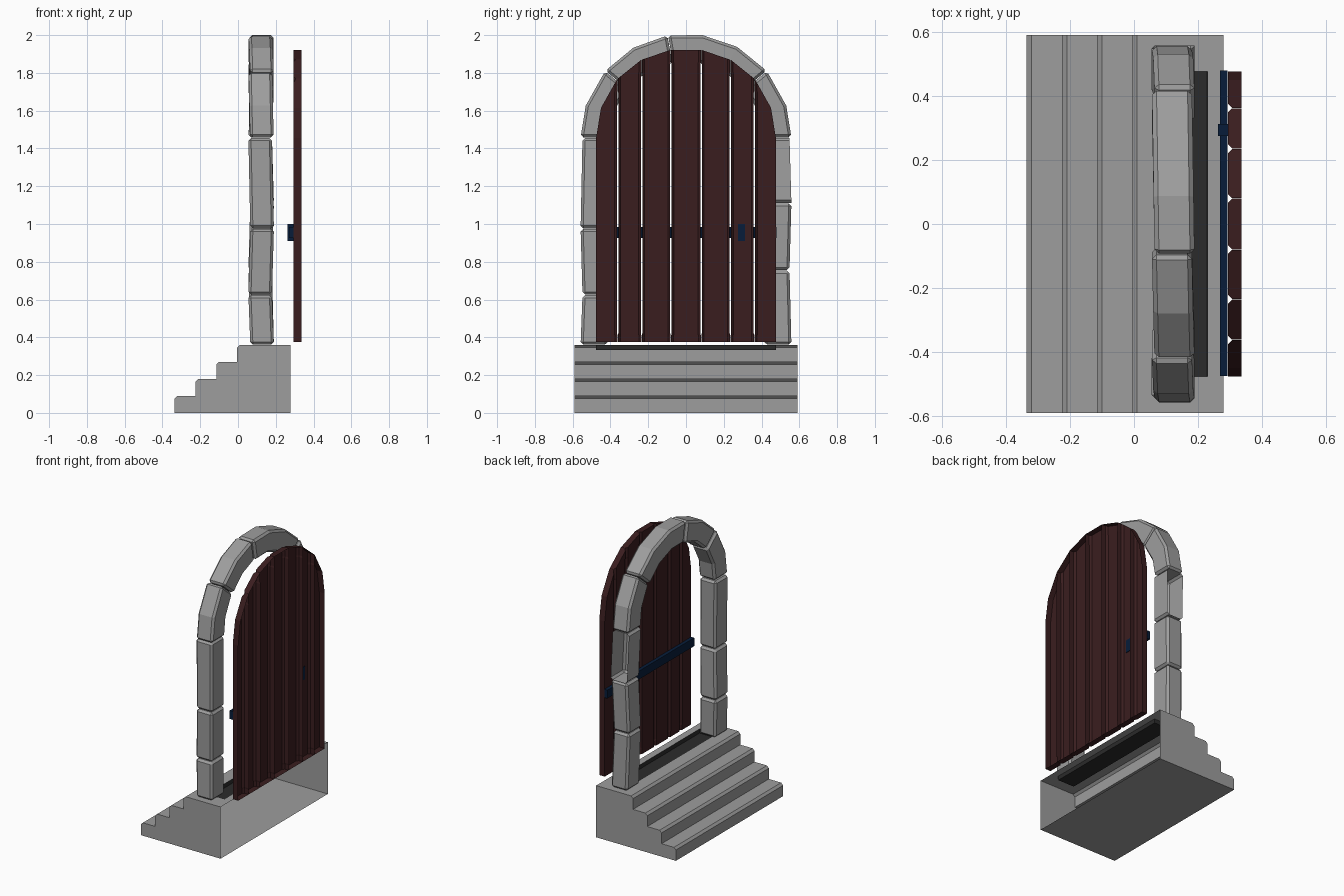
import bpy, bmesh, math

cube = bpy.data.objects.get("Cube")
if cube:
    bpy.data.objects.remove(cube, do_unlink=True)


def material(name, rgb):
    m = bpy.data.materials.new(name)
    m.use_nodes = True
    m.diffuse_color = (*rgb, 1)
    bsdf = next(n for n in m.node_tree.nodes if n.type == 'BSDF_PRINCIPLED')
    bsdf.inputs["Base Color"].default_value = (*rgb, 1)
    return m


stone = material("grey stone", (0.34, 0.34, 0.34))
dark_stone = material("dark sill", (0.024, 0.024, 0.024))
wood = material("dark red wood", (0.042, 0.0125, 0.0135))
iron = material("navy iron", (0.002, 0.012, 0.042))


def finish(name, bm, mats, bevel=0):
    bmesh.ops.recalc_face_normals(bm, faces=bm.faces)
    mesh = bpy.data.meshes.new(name)
    bm.to_mesh(mesh)
    bm.free()
    for mat in mats:
        mesh.materials.append(mat)
    ob = bpy.data.objects.new(name, mesh)
    bpy.context.collection.objects.link(ob)
    if bevel:
        mod = ob.modifiers.new("bevel", 'BEVEL')
        mod.width = bevel
        mod.segments = 1
        mod.limit_method = 'ANGLE'
        mod.angle_limit = math.radians(40)


def prism(points, offset):
    """Extrude a closed outline along an offset vector."""
    bm = bmesh.new()
    face = bm.faces.new([bm.verts.new(p) for p in points])
    ext = bmesh.ops.extrude_face_region(bm, geom=[face])
    moved = [v for v in ext["geom"] if isinstance(v, bmesh.types.BMVert)]
    bmesh.ops.translate(bm, verts=moved, vec=offset)
    bmesh.ops.recalc_face_normals(bm, faces=bm.faces)
    return bm


def open_back(bm, x):
    """Remove the faces lying at the back plane."""
    faces = [f for f in bm.faces if all(v.co.x > x - 0.001 for v in f.verts)]
    bmesh.ops.delete(bm, geom=faces, context='FACES_ONLY')


def box(name, lo, hi, mat):
    pts = [(lo[0], lo[1], lo[2]), (hi[0], lo[1], lo[2]),
           (hi[0], hi[1], lo[2]), (lo[0], hi[1], lo[2])]
    finish(name, prism(pts, (0, 0, hi[2] - lo[2])), [mat])


# Stepped base, hollow and open at the back
HALF, BACK, TOP = 0.59, 0.279, 0.36
outline = [(BACK, 0), (-0.335, 0)]
for x, z in [(-0.335, 0.09), (-0.225, 0.18), (-0.115, 0.27), (-0.005, TOP)]:
    if outline[-1][0] != x:
        outline.append((x, z - 0.09))
    outline += [(x, z - 0.015), (x + 0.015, z)]
outline.append((BACK, TOP))
bm = prism([(x, -HALF, z) for x, z in outline], (0, 2 * HALF, 0))
open_back(bm, BACK)


def top_faces():
    return [f for f in bm.faces if all(v.co.z > TOP - 0.001 for v in f.verts)]


# Dark sill sunk into the top of the base
SILL_X0, SILL_X1, SILL_Y = 0.1, 0.23, 0.477
for co, normal in (((SILL_X0, 0, 0), (1, 0, 0)), ((SILL_X1, 0, 0), (1, 0, 0)),
                   ((0, -SILL_Y, 0), (0, 1, 0)), ((0, SILL_Y, 0), (0, 1, 0))):
    faces = top_faces()
    geom = faces + list({e for f in faces for e in f.edges}) + list({v for f in faces for v in f.verts})
    bmesh.ops.bisect_plane(bm, geom=geom, plane_co=co, plane_no=normal)
sill = [f for f in top_faces() if SILL_X0 < f.calc_center_median().x < SILL_X1
        and abs(f.calc_center_median().y) < SILL_Y]
walls = bmesh.ops.inset_individual(bm, faces=sill, thickness=0.002)["faces"]
for v in {v for f in sill for v in f.verts}:
    v.co.z = 0.332
for f in sill + walls:
    f.material_index = 1
finish("stone_steps", bm, [stone, dark_stone])

# Stone surround
SPRING, R_IN, R_OUT = 1.457, 0.41, 0.558


def stone_block(name, stations, hollow=False):
    """Each station: inner point, outer point (y, z), shift in x."""
    bm = bmesh.new()
    rings = []
    for inner, outer, dx in stations:
        rings.append([bm.verts.new((x + dx, *p)) for x, p in
                      ((0.06, inner), (0.185, inner), (0.185, outer), (0.06, outer))])
    for a, b in zip(rings, rings[1:]):
        for i in range(4):
            j = (i + 1) % 4
            if not (hollow and i == 2):
                bm.faces.new((a[i], a[j], b[j], b[i]))
    bm.faces.new(rings[0])
    bm.faces.new(rings[-1])
    finish(name, bm, [stone], 0.014)


def pillar(side, label, joints, hollow=None):
    for n, (z0, z1) in enumerate(zip(joints, joints[1:])):
        lean = 0.005 * (-1) ** n
        stations = []
        for z, s in ((z0 + 0.002, lean), (z1 - 0.002, -lean)):
            stations.append(((side * (R_IN + s), z), (side * (R_OUT - 0.005 + s), z), s))
        stone_block(f"{label}_pillar_stone_{n + 1}", stations, n == hollow)


pillar(-1, "right", [TOP, 0.625, 0.975, SPRING])
pillar(1, "left", [TOP, 0.755, 1.11, SPRING], hollow=2)


def on_arch(radius, deg):
    a = math.radians(deg)
    return (radius * math.cos(a), SPRING + radius * 0.985 * math.sin(a))


arch = [(0, 18, 40), (40, 61, 81, 100), (100, 120, 140), (140, 162, 180)]
for n, angles in enumerate(arch):
    stations = []
    for i, a in enumerate(angles):
        t = a + (0.2 if i == 0 else -0.2 if i == len(angles) - 1 else 0)
        shift = -0.004 + 0.008 * i / (len(angles) - 1)
        stations.append((on_arch(R_IN, t), on_arch(R_OUT, t), shift))
    stone_block(f"arch_stone_{n + 1}", stations)

# Arched door of hollow planks, open at the back; seams widen between their ends
X0, X1, FOOT, GAP, SLOT = 0.293, 0.335, 0.375, 0.001, 0.0025
crown = [(0.08, 1.922), (0.235, 1.87), (0.362, 1.77), (0.45, 1.615), (0.477, 1.455)]
crown = [(-y, z) for y, z in reversed(crown)] + crown
seams = [-0.477, -0.362, -0.235, -0.08, 0.08, 0.235, 0.362, 0.477]


def seam_side(y, inward, z_top):
    """Points up one plank edge; the outer door edges stay straight."""
    if abs(y) > 0.47:
        return [(y, FOOT)]
    slot = y + inward * SLOT
    return [(y, FOOT), (y, FOOT + 0.035), (slot, FOOT + 0.045),
            (slot, z_top - 0.075), (y, z_top - 0.065)]


for n, (a, b) in enumerate(zip(seams, seams[1:])):
    lo, hi = a + GAP, b - GAP
    top = [(min(max(y, lo), hi), z) for y, z in crown if a <= y <= b]
    pts = seam_side(lo, 1, top[0][1]) + top + seam_side(hi, -1, top[-1][1])[::-1]
    bm = prism([(X0, y, z) for y, z in pts], (X1 - X0, 0, 0))
    inner = [y for y in (lo, hi) if abs(y) < 0.47]
    edges = [e for e in bm.edges if all(abs(v.co.x - X0) < 1e-4 for v in e.verts)
             and any(all(abs(v.co.y - y) < 0.005 for v in e.verts) for y in inner)]
    bmesh.ops.bevel(bm, geom=edges, offset=0.013, segments=1, affect='EDGES')
    open_back(bm, X1)
    finish(f"door_plank_{n + 1}", bm, [wood])

# Iron cross bar, and a latch that shows through the plank
box("cross_bar", (0.269, -0.475, 0.927), (0.2925, 0.48, 0.985), iron)
box("latch", (0.262, 0.275, 0.91), (0.297, 0.312, 1.0), iron)
